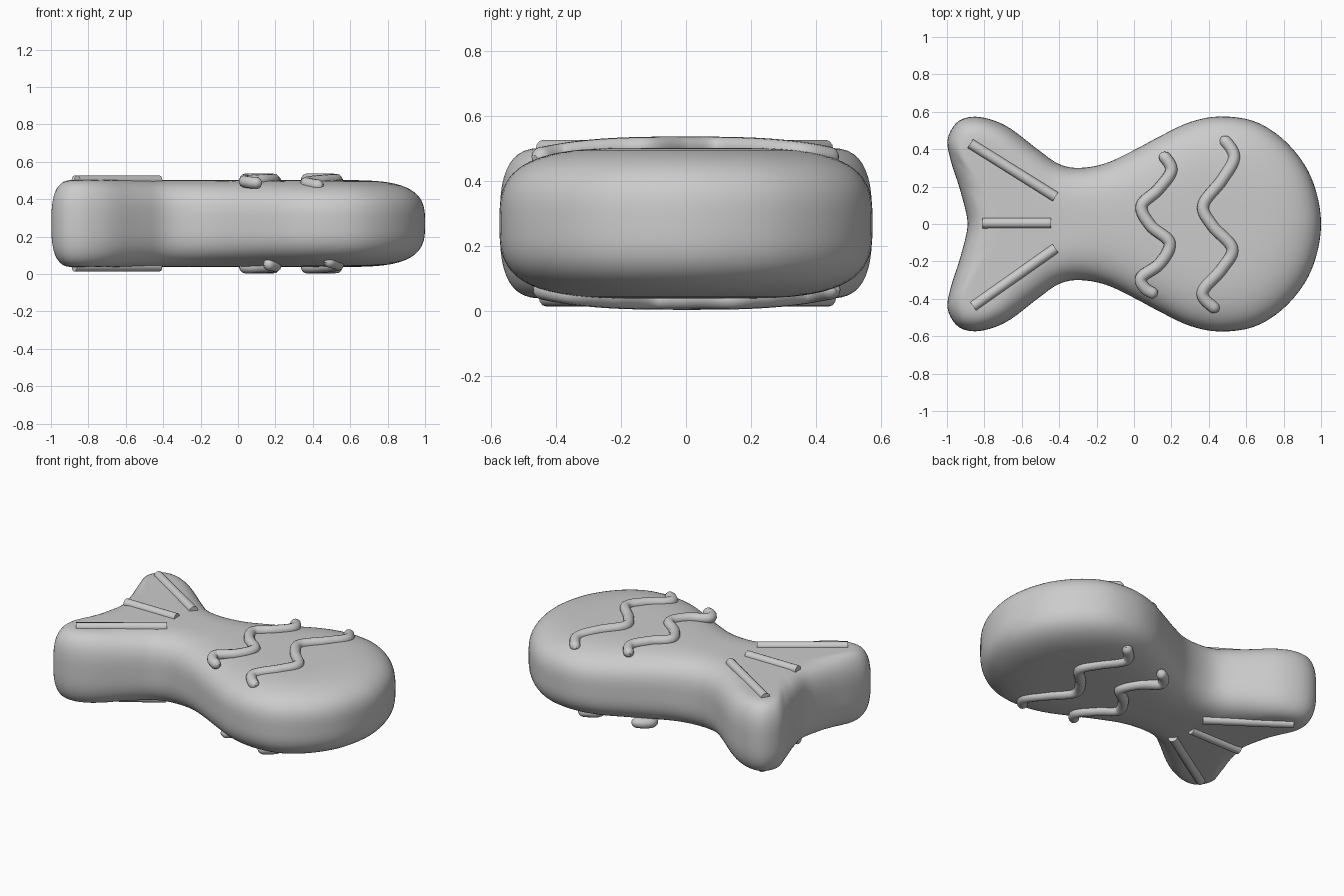
import bpy
import bmesh
from mathutils import Vector

if "Cube" in bpy.data.objects:
    bpy.data.objects.remove(bpy.data.objects["Cube"], do_unlink=True)

MID, HALF = 0.27, 0.232     # centre height and half thickness

grey = bpy.data.materials.new("plain grey")
grey.use_nodes = True
COLOUR = (0.6, 0.6, 0.6, 1)
grey.diffuse_color = COLOUR
grey.node_tree.nodes["Principled BSDF"].inputs["Base Color"].default_value = COLOUR


def spline(pts, steps, closed):
    """Smooth path through the points."""
    pts = [Vector(p) for p in pts]
    n = len(pts)
    pick = (lambda i: pts[i % n]) if closed else (lambda i: pts[max(0, min(n - 1, i))])
    out = []
    for i in range(n if closed else n - 1):
        a, b, c, d = (pick(i + k) for k in (-1, 0, 1, 2))
        for s in range(steps):
            t = s / steps
            out.append(0.5 * (2 * b + (c - a) * t + (2 * a - 5 * b + 4 * c - d) * t ** 2
                              + (3 * b - a - 3 * c + d) * t ** 3))
    return out if closed else out + [pts[-1]]


def finish(ob, angle):
    ob.data.materials.append(grey)
    bpy.ops.object.select_all(action='DESELECT')
    ob.select_set(True)
    bpy.context.view_layer.objects.active = ob
    bpy.ops.object.shade_smooth_by_angle(angle=angle)


# Body: fish outline, drawn in toward the spine with a rounded rim
half = [(1, 0), (.975, .17), (.91, .32), (.79, .46), (.64, .55), (.46, .575), (.3, .545),
        (.15, .475), (0, .395), (-.15, .325), (-.29, .3), (-.4, .32), (-.51, .395),
        (-.66, .51), (-.77, .56), (-.87, .573), (-.95, .54), (-.997, .45), (-.98, .34),
        (-.935, .2), (-.9, .07)]
outline = half + [(-.89, 0)] + [(x, -y) for x, y in half[:0:-1]]
edge = spline(outline, 4, True)
count = len(edge)


def rim_height(i, t):
    """Half thickness at fraction t of the way from the rim to the spine."""
    p = edge[i]
    spine = Vector((max(-.62, min(.4, p.x)), 0))
    along = (edge[(i + 1) % count] - edge[i - 1]).normalized()
    inward = Vector((-along.y, along.x))
    depth = t * abs((spine - p).dot(inward))
    blend = max(0, min(1, (p.x + .8) / 1.2))
    reach = .15 + .3 * blend
    u = max(0, 1 - depth / reach)
    power = 3 + .2 * blend
    return p.lerp(spine, t), HALF * (1 - u ** power) ** (1 / power)


bm = bmesh.new()
RINGS = 22
levels = [(k / RINGS) ** 2.6 for k in range(RINGS + 1)]
for side in (1, -1):
    rings = []
    for t in levels:
        ring = []
        for i in range(count):
            q, h = rim_height(i, t)
            ring.append(bm.verts.new((q.x, q.y, MID + side * h)))
        rings.append(ring)
    for a, b in zip(rings, rings[1:]):
        for i in range(count):
            j = (i + 1) % count
            bm.faces.new((a[i], a[j], b[j], b[i]))
bmesh.ops.remove_doubles(bm, verts=bm.verts, dist=0.0003)
bmesh.ops.recalc_face_normals(bm, faces=bm.faces)
mesh = bpy.data.meshes.new("body")
bm.to_mesh(mesh)
bm.free()
body = bpy.data.objects.new("body", mesh)
bpy.context.collection.objects.link(body)
finish(body, 1.2)


def tube(name, path, radius, round_ends, flip):
    """Raised ridge; flip turns it over onto the underside."""
    curve = bpy.data.curves.new(name, 'CURVE')
    curve.dimensions = '3D'
    curve.bevel_depth = radius
    curve.bevel_resolution = 4
    curve.use_fill_caps = True
    sp = curve.splines.new('POLY')
    sp.points.add(len(path) - 1)
    for k, (pt, p) in enumerate(zip(sp.points, path)):
        x, y, z = p
        pt.co = (x, -y, 2 * MID - z, 1) if flip else (x, y, z, 1)
        gap = min((p - path[0]).length, (p - path[-1]).length)
        u = max(0, 1 - gap / radius)
        pt.radius = max(.3, (1 - u * u) ** .5) if round_ends else 1
    ob = bpy.data.objects.new(name, curve)
    bpy.context.collection.objects.link(ob)
    bpy.ops.object.select_all(action='DESELECT')
    ob.select_set(True)
    bpy.context.view_layer.objects.active = ob
    bpy.ops.object.convert(target='MESH')
    finish(bpy.context.object, .9)


waves = {
    "rear_scale_wave": [(.145, .38), (.2, .29), (.13, .185), (.04, .095), (.09, -.01),
                        (.19, -.1), (.14, -.21), (.04, -.285), (.06, -.345), (.125, -.38)],
    "front_scale_wave": [(.47, .465), (.535, .36), (.47, .235), (.37, .1), (.42, -.01),
                         (.525, -.13), (.47, -.24), (.365, -.37), (.45, -.465)],
}
bars = {
    "left_tail_bar": [(-.875, .43), (-.42, .145)],
    "middle_tail_bar": [(-.81, .005), (-.445, .005)],
    "right_tail_bar": [(-.86, -.44), (-.42, -.13)],
}

# Wavy scales and tail bars on the top and the underside
for flip, label in ((False, "upper_"), (True, "lower_")):
    for name, pts in waves.items():
        path = [Vector((p.x, p.y, .505 - .035 * abs(p.y / .46) ** 3))
                for p in spline(pts, 10, False)]
        tube(label + name, path, .032, True, flip)
    for name, pts in bars.items():
        tube(label + name, [Vector((x, y, .499)) for x, y in pts], .028, False, flip)
